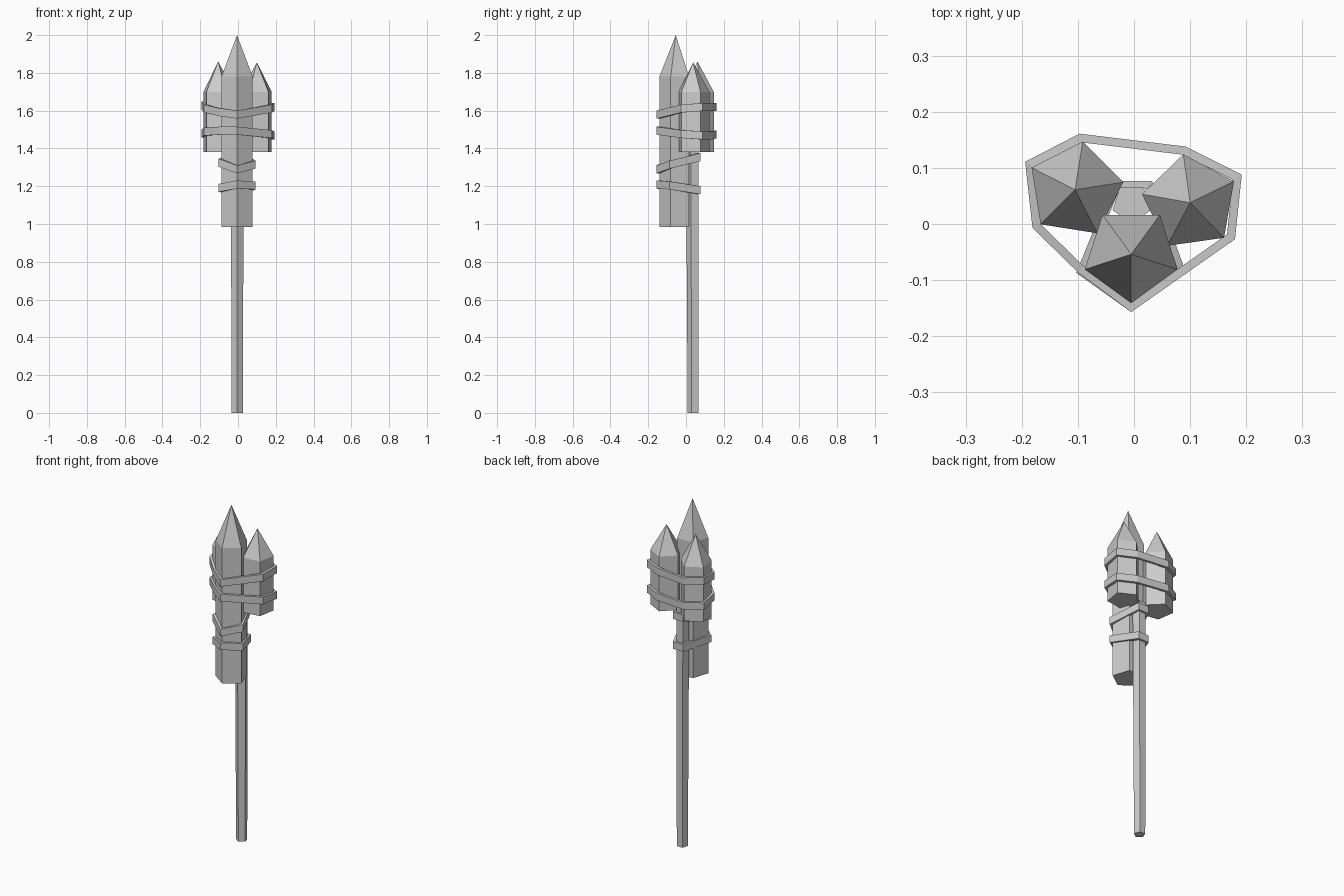
import bpy
import bmesh
from math import cos, sin, radians
from mathutils import Vector

cube = bpy.data.objects.get("Cube")
if cube:
    bpy.data.objects.remove(cube, do_unlink=True)

# One flat grey for everything
grey = bpy.data.materials.new("plain_grey")
grey.use_nodes = True
grey.diffuse_color = (0.6, 0.6, 0.6, 1)
grey.node_tree.nodes["Principled BSDF"].inputs["Base Color"].default_value = (0.6, 0.6, 0.6, 1)


def finish(name, bm):
    bmesh.ops.recalc_face_normals(bm, faces=bm.faces)
    mesh = bpy.data.meshes.new(name)
    bm.to_mesh(mesh)
    bm.free()
    mesh.materials.append(grey)
    obj = bpy.data.objects.new(name, mesh)
    bpy.context.collection.objects.link(obj)
    return obj


def pentagon(bm, x, y, z, radius, start):
    angles = [radians(start + 72 * i) for i in range(5)]
    return [bm.verts.new((x + radius * cos(a), y + radius * sin(a), z)) for a in angles]


def bridge(bm, a, b):
    n = len(a)
    for i in range(n):
        j = (i + 1) % n
        bm.faces.new((a[i], a[j], b[j], b[i]))


def rocket(name, x, y, bottom, shoulder, tip, start):
    """Five-sided tube with a pointed nose."""
    bm = bmesh.new()
    low = pentagon(bm, x, y, bottom, 0.087, start)
    high = pentagon(bm, x, y, shoulder, 0.087, start)
    bridge(bm, low, high)
    bm.faces.new(low)
    apex = bm.verts.new((x, y, tip))
    for i in range(5):
        bm.faces.new((high[i], high[(i + 1) % 5], apex))
    return finish(name, bm)


def inset(points, width):
    """Mitred inward offset of an anticlockwise outline."""
    result = []
    for i, p in enumerate(points):
        before = (p - points[i - 1]).normalized()
        after = (points[(i + 1) % len(points)] - p).normalized()
        n1, n2 = Vector((-before.y, before.x)), Vector((-after.y, after.x))
        result.append(p + (n1 + n2) * width / (1 + n1.dot(n2)))
    return result


def band(name, outline, heights, thickness=0.015, depth=0.042):
    """Strap around an outline; heights gives the top edge at each corner."""
    outer = [Vector(p) for p in outline]
    inner = inset(outer, thickness)
    bm = bmesh.new()
    rings = []
    for pts, drop in ((outer, 0), (outer, depth), (inner, depth), (inner, 0)):
        rings.append([bm.verts.new((p.x, p.y, h - drop)) for p, h in zip(pts, heights)])
    for i in range(4):
        bridge(bm, rings[i], rings[(i + 1) % 4])
    return finish(name, bm)


# Rockets
rocket("front_rocket", -0.005, -0.054, 0.985, 1.78, 2.0, -90)
rocket("left_rocket", 0.10, 0.038, 1.38, 1.70, 1.855, 98)
rocket("right_rocket", -0.105, 0.061, 1.38, 1.70, 1.86, 81)

# Guide stick, slightly wider at the top
bm = bmesh.new()
foot = pentagon(bm, -0.004, 0.04, 0, 0.031, -90)
head = pentagon(bm, -0.004, 0.036, 1.40, 0.036, -90)
bridge(bm, foot, head)
bm.faces.new(foot)
bm.faces.new(head)
finish("stick", bm)

# Wide straps around all three rockets
wide = [(-0.005, -0.157), (0.18, -0.027), (0.192, 0.088), (0.092, 0.138),
        (-0.097, 0.161), (-0.194, 0.111), (-0.181, -0.007), (-0.1, -0.086)]
band("upper_wide_strap", wide, [1.60, 1.632, 1.64, 1.64, 1.64, 1.648, 1.632, 1.613])
band("lower_wide_strap", wide, [1.515, 1.497, 1.49, 1.49, 1.495, 1.50, 1.51, 1.515])

# Narrow straps holding the stick to the front rocket
narrow = [(-0.005, -0.157), (0.093, -0.087), (0.032, 0.077), (-0.036, 0.077), (-0.103, -0.087)]
band("upper_narrow_strap", narrow, [1.31, 1.335, 1.375, 1.375, 1.345])
band("lower_narrow_strap", narrow, [1.23, 1.225, 1.20, 1.20, 1.212])
